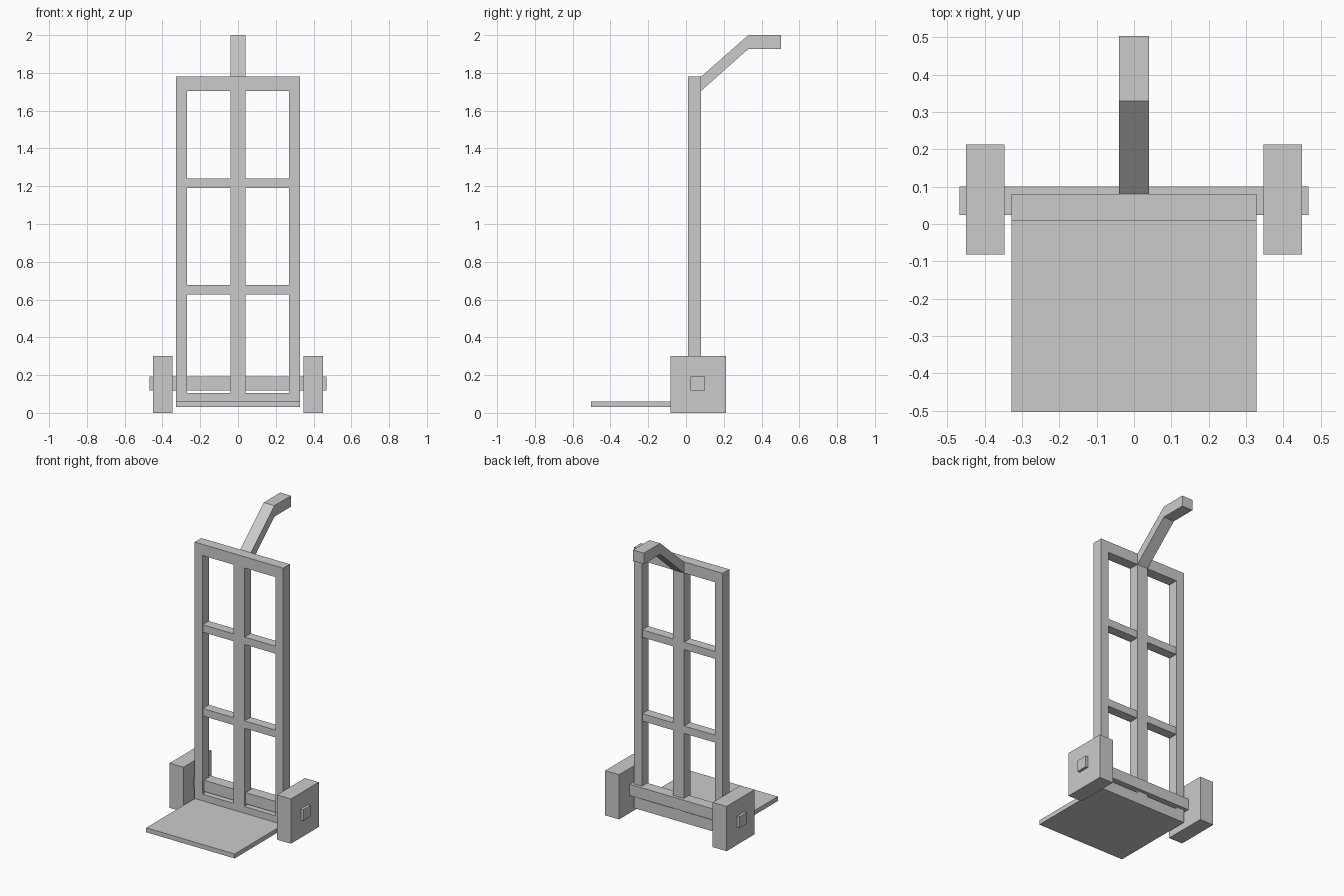
import bpy

if "Cube" in bpy.data.objects:
    bpy.data.objects.remove(bpy.data.objects["Cube"])


def mesh_object(name, verts, faces):
    mesh = bpy.data.meshes.new(name)
    mesh.from_pydata(verts, [], faces)
    mesh.update()
    obj = bpy.data.objects.new(name, mesh)
    bpy.context.collection.objects.link(obj)
    return obj


def extrude_x(name, profile, x0, x1):
    """Extrude a counter-clockwise (y, z) profile from x0 to x1."""
    n = len(profile)
    verts = [(x, y, z) for x in (x0, x1) for y, z in profile]
    faces = [tuple(reversed(range(n))), tuple(range(n, 2 * n))]
    faces += [(i, (i + 1) % n, n + (i + 1) % n, n + i) for i in range(n)]
    return mesh_object(name, verts, faces)


def box(name, x, y, z):
    profile = [(y[0], z[0]), (y[1], z[0]), (y[1], z[1]), (y[0], z[1])]
    return extrude_x(name, profile, *x)


DEPTH = (0.01, 0.08)      # frame front and back
RUNG_DEPTH = (0.013, 0.077)
HALF, INNER, POST = 0.328, 0.27, 0.04

# Load plate with an upturned lip that carries the frame
extrude_x("load_plate",
          [(-0.504, 0.03), (0.08, 0.03), (0.08, 0.105), (0.01, 0.105),
           (0.01, 0.06), (-0.504, 0.06)], -HALF, HALF)

# Upright frame
box("top_bar", (-HALF, HALF), DEPTH, (1.705, 1.78))
box("centre_post", (-POST, POST), DEPTH, (0.105, 1.705))

for side, s in (("left", -1), ("right", 1)):
    def span(a, b):
        return tuple(sorted((s * a, s * b)))

    box(f"{side}_rail", span(INNER, HALF), DEPTH, (0.105, 1.705))
    # Rungs between centre post and rail
    for level, z in (("lower", 0.628), ("upper", 1.19)):
        box(f"{side}_{level}_rung", span(POST, INNER), RUNG_DEPTH, (z, z + 0.05))
    # Square wheel block
    box(f"{side}_wheel", span(0.347, 0.45), (-0.082, 0.213), (0.0, 0.30))

# Axle through both wheels
box("axle", (-0.468, 0.468), (0.024, 0.101), (0.118, 0.193))

# Bent handle behind the top bar
extrude_x("handle",
          [(0.08, 1.705), (0.33, 1.927), (0.504, 1.927), (0.504, 2.0),
           (0.33, 2.0), (0.08, 1.78)], -POST, POST)
